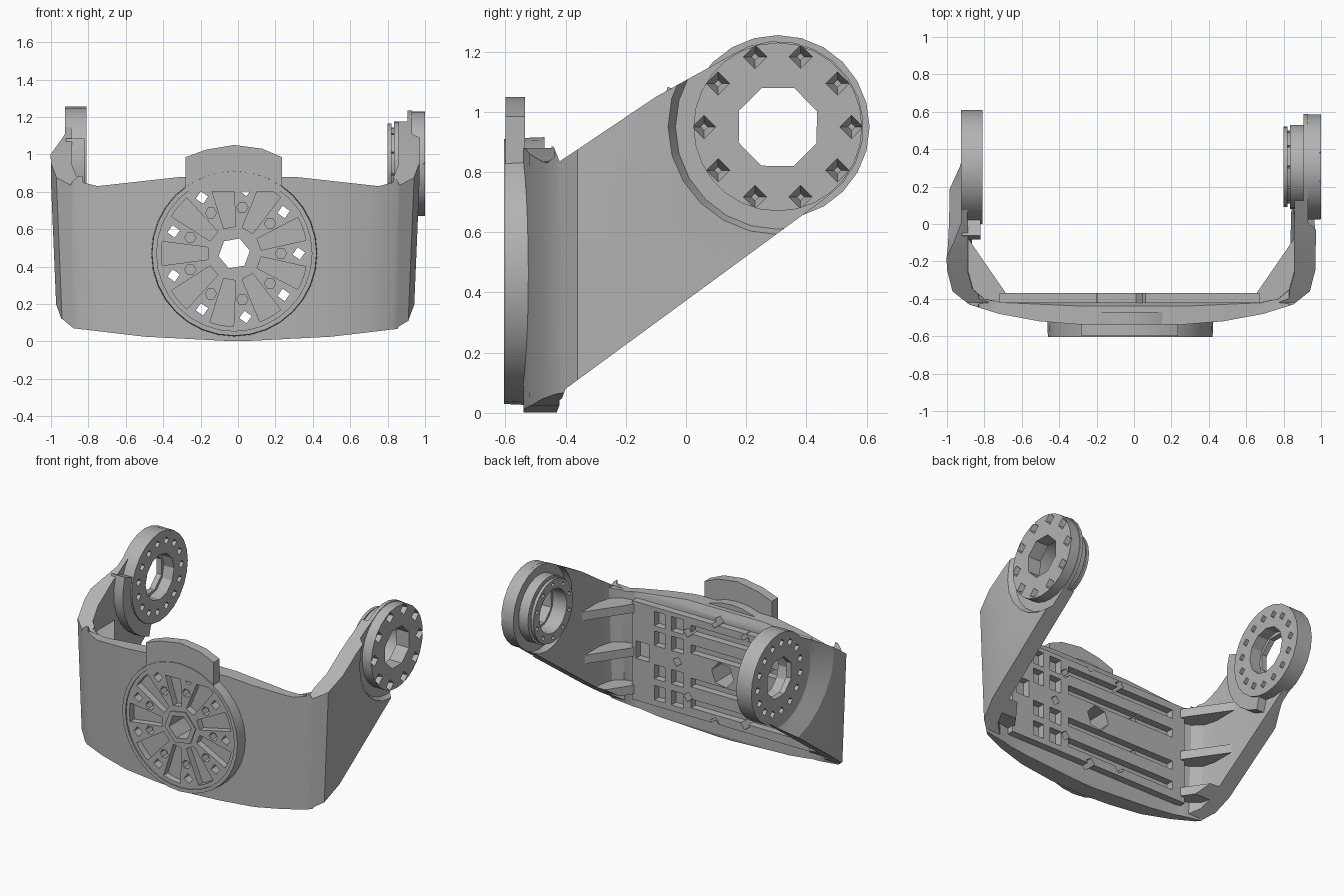
import bpy, bmesh
from math import cos, sin, radians

if "Cube" in bpy.data.objects:
    bpy.data.objects.remove(bpy.data.objects["Cube"])

grey = bpy.data.materials.new("grey metal")
grey.use_nodes = True
grey.diffuse_color = (0.45, 0.45, 0.45, 1)
grey.node_tree.nodes["Principled BSDF"].inputs["Base Color"].default_value = grey.diffuse_color

PIVOT = (0.305, 0.95)   # arm hub centre in y, z
DIAL = (-0.02, 0.47)    # front dial centre in x, z


def arc(c, r, n, start=0, sweep=360):
    """Points on a circle, or on part of one with both ends."""
    steps = n if sweep == 360 else n - 1
    return [(c[0] + r * cos(radians(start + sweep * i / steps)),
             c[1] + r * sin(radians(start + sweep * i / steps))) for i in range(n)]


def mirror(pts):
    return pts + [(-x, y) for x, y in reversed(pts)]


def place(axis, p, d):
    return {"x": (d, *p), "y": (p[0], d, p[1]), "z": (*p, d)}[axis]


def loft(name, axis, rings):
    """Solid through (depth, outline) rings along an axis."""
    bm = bmesh.new()
    rows = [[bm.verts.new(place(axis, p, d)) for p in pts] for d, pts in rings]
    n = len(rows[0])
    for a, b in zip(rows, rows[1:]):
        for i in range(n):
            bm.faces.new((a[i], a[(i + 1) % n], b[(i + 1) % n], b[i]))
    bm.faces.new(rows[0])
    bm.faces.new(rows[-1])
    bmesh.ops.recalc_face_normals(bm, faces=bm.faces)
    mesh = bpy.data.meshes.new(name)
    bm.to_mesh(mesh)
    bm.free()
    mesh.materials.append(grey)
    ob = bpy.data.objects.new(name, mesh)
    bpy.context.collection.objects.link(ob)
    return ob


def prism(name, axis, pts, a, b):
    return loft(name, axis, [(a, pts), (b, pts)])


def box(name, x, y, z):
    return prism(name, "z", [(x[0], y[0]), (x[1], y[0]), (x[1], y[1]), (x[0], y[1])], *z)


def boolean(ob, tool, op="DIFFERENCE"):
    """Apply a boolean and throw the tool away."""
    mod = ob.modifiers.new("cut", "BOOLEAN")
    mod.operation, mod.object, mod.solver = op, tool, "EXACT"
    bpy.context.view_layer.objects.active = ob
    bpy.ops.object.modifier_apply(modifier=mod.name)
    bpy.data.objects.remove(tool)


def drill(ob, axis, c, r, n, a, b, turn=0):
    boolean(ob, prism("drill", axis, arc(c, r, n, turn), a, b))


def side_clip():
    """Side outline shared by the yoke and its gussets."""
    pts = [(-0.7, 0.0), (-0.43, 0.0), (-0.4, 0.08)]
    pts += arc(PIVOT, 0.285, 13, -55, 180)
    pts += [(-0.1, 1.05), (-0.42, 0.835), (-0.44, 0.885), (-0.7, 0.9)]
    return prism("side_clip", "x", pts, -1.2, 1.2)


# Yoke: U-shaped plan, tapered downwards, trimmed by side, bottom and top outlines
outer = [(1.0, 0.7), (1.0, -0.24), (0.97, -0.36), (0.88, -0.43), (0.72, -0.48), (0.5, -0.52), (0.25, -0.54)]
inner = [(0.885, 0.7), (0.885, -0.26), (0.86, -0.35), (0.8, -0.4), (0.7, -0.42)]
plan = mirror(outer) + mirror(inner)[::-1]
yoke = loft("yoke", "z", [(z, [(x * s - 0.015, y) for x, y in plan])
                          for z, s in ((-0.1, 0.945), (0.85, 0.985), (1.4, 0.99))])
boolean(yoke, side_clip(), "INTERSECT")
belly = mirror([(1.1, -0.3), (1.1, 0.16), (0.94, 0.12), (0.88, 0.07), (0.5, 0.025), (0.05, 0.002)])
boolean(yoke, prism("belly_cut", "y", belly, -1, 0))
brow = mirror([(0.84, 1.5), (0.83, 0.85), (0.75, 0.83), (0.3, 0.88)])
boolean(yoke, prism("brow_cut", "y", brow, -1, 1))

# Scooped arm ends around the hubs, wider on the right arm
for x0, r0, x1, r1 in ((0.93, 0.34, 1.03, 0.4), (-0.925, 0.34, -1.03, 0.54)):
    boolean(yoke, loft("scoop", "x", [(x0, arc(PIVOT, r0, 24)), (x1, arc(PIVOT, r1, 24))]))
    drill(yoke, "x", PIVOT, 0.14, 8, x0 * 0.8, x1, 22)
boolean(yoke, prism("inner_scoop", "x", arc(PIVOT, 0.29, 24), 0.7, 0.905))

# Left hub: bolted disc outside, stepped collar inside
left_disc = prism("left_hub_disc", "x", arc(PIVOT, 0.28, 28), 0.915, 1.0)
left_collar = loft("left_hub_collar", "x", [(x, arc(PIVOT, r, 28)) for x, r in (
    (0.80, 0.215), (0.82, 0.215), (0.82, 0.195), (0.835, 0.195), (0.835, 0.225), (0.92, 0.225))])
drill(left_disc, "x", PIVOT, 0.14, 8, 0.7, 1.1, 22)
drill(left_collar, "x", PIVOT, 0.15, 16, 0.7, 1.1)
for c in arc(PIVOT, 0.245, 10):
    boolean(left_disc, loft("bolt_hole", "x", [(0.93, arc(c, 0.012, 4)), (1.01, arc(c, 0.043, 4))]))
for c in arc(PIVOT, 0.183, 10, 18):
    drill(left_collar, "x", c, 0.016, 4, 0.78, 0.85)

# Right hub: thick flat ring with a broad rounded foot on the arm
right_ring = prism("right_hub_ring", "x", arc(PIVOT, 0.305, 24), -0.925, -0.81)
foot = arc(PIVOT, 0.39, 8, 160, 95) + [PIVOT]
boolean(right_ring, prism("foot", "x", foot, -0.92, -0.82), "UNION")
drill(right_ring, "x", PIVOT, 0.155, 12, -1.1, -0.7)
for c in arc(PIVOT, 0.235, 15):
    drill(right_ring, "x", c, 0.026, 4, -1.1, -0.7)
    drill(yoke, "x", c, 0.026, 4, -1.1, -0.7)

# Front dial: rimmed disc with nine wedge pockets between bolt spokes
dial = loft("front_dial", "y", [(-0.605, arc(DIAL, 0.44, 32)), (-0.57, arc(DIAL, 0.442, 32)),
                                (-0.47, arc(DIAL, 0.446, 32))])
boolean(dial, prism("rim_step", "y", arc(DIAL, 0.415, 32), -0.62, -0.596))
for k in range(9):
    a = 20 + 40 * k
    wedge = arc(DIAL, 0.145, 2, a - 13, 26) + arc(DIAL, 0.39, 4, a + 9.5, -19)
    boolean(dial, prism("pocket", "y", wedge, -0.65, -0.55))
pad = box("inner_pad", (-0.72, 0.67), (-0.45, -0.37), (0.12, 0.80))
for body in (dial, yoke, pad):
    drill(body, "y", DIAL, 0.085, 6, -0.7, -0.3, 10)
    for c in arc(DIAL, 0.345, 9):
        drill(body, "y", c, 0.034, 4, -0.7, -0.3, 10)
for c in arc(DIAL, 0.25, 9):
    drill(dial, "y", c, 0.03, 6, -0.7, -0.54)
collar = prism("dial_collar", "y", arc(DIAL, 0.12, 6, 10), -0.603, -0.54)
drill(collar, "y", DIAL, 0.085, 6, -0.7, -0.3, 10)

# Tab above the dial
crown = [(-0.28, 0.8), (-0.28, 0.985), (-0.17, 1.025), (-0.02, 1.05),
         (0.13, 1.03), (0.235, 0.985), (0.235, 0.8)]
tab = prism("top_tab", "y", crown, -0.6, -0.535)

# Grooves and windows in the inner pad
for z in (0.21, 0.355, 0.585, 0.72):
    for x, h in (((-0.62, 0.22), 0.03), ((0.28, 0.37), 0.05), ((0.42, 0.5), 0.05)):
        boolean(pad, box("groove", x, (-0.435, -0.3), (z - h, z + h)))
boolean(pad, box("window", (0.54, 0.64), (-0.435, -0.3), (0.41, 0.53)))

# Corner gussets between the back plate and the arms
gussets = []
for side, s in (("left", 1), ("right", -1)):
    wedge = [(s * x - 0.015, y) for x, y in ((0.87, -0.08), (0.67, -0.37), (0.67, -0.44), (0.84, -0.39), (0.87, -0.32))]
    for i, z in enumerate((0.16, 0.42, 0.72)):
        g = prism(f"{side}_gusset_{i + 1}", "z", wedge, z, z + 0.06)
        boolean(g, side_clip(), "INTERSECT")
        gussets.append(g)

# Soft shading with crisp edges
bpy.ops.object.select_all(action="DESELECT")
for ob in [yoke, left_disc, left_collar, right_ring, dial, collar, tab, pad] + gussets:
    ob.select_set(True)
bpy.context.view_layer.objects.active = yoke
bpy.ops.object.shade_smooth_by_angle(angle=radians(25))
